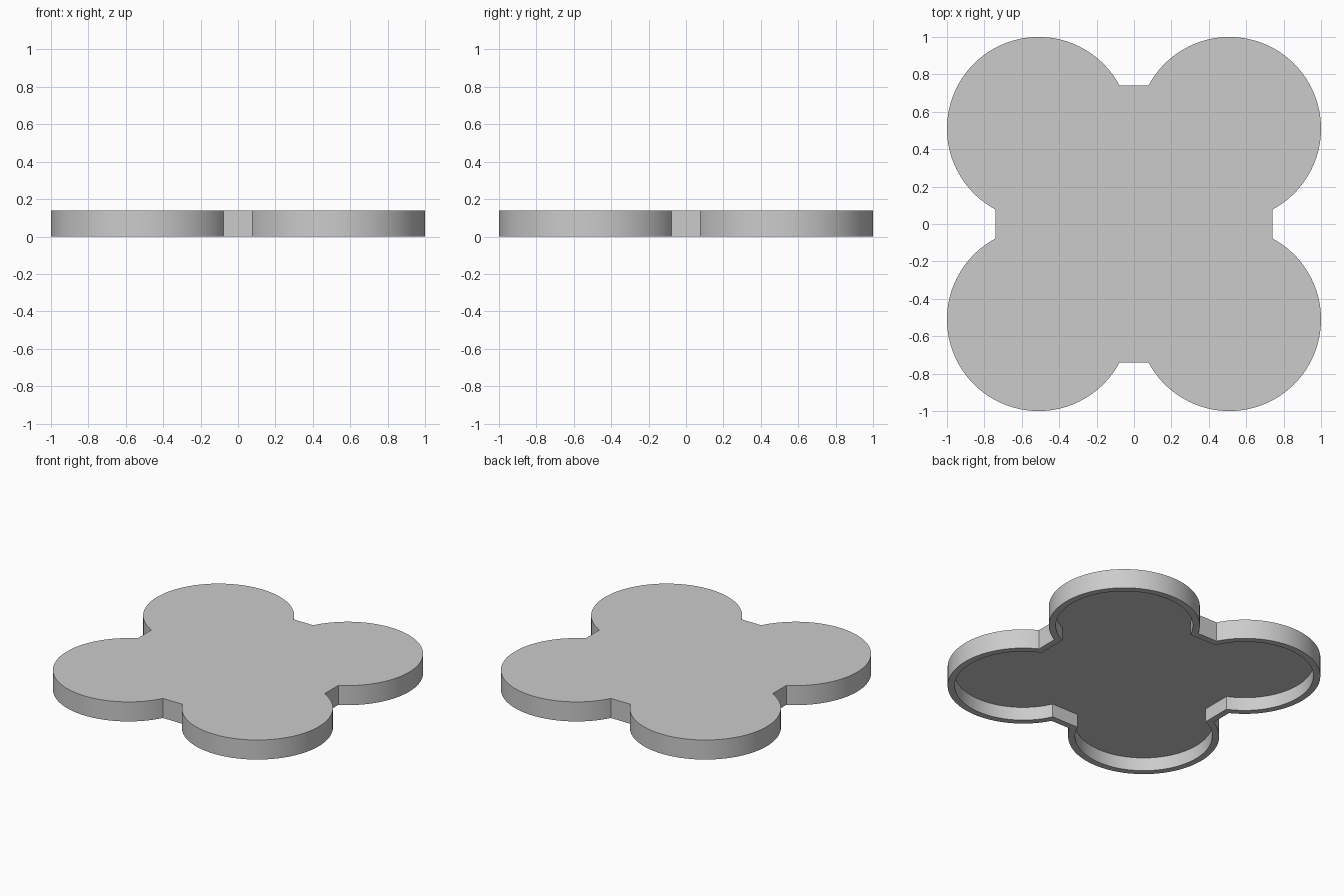
import bpy, bmesh
from math import acos, cos, sin, pi, radians

cube = bpy.data.objects.get("Cube")
if cube:
    bpy.data.objects.remove(cube)

HEIGHT, DEPTH, WALL = 0.14, 0.095, 0.045
CENTRE, RADIUS, FLAT = 0.51, 0.49, 0.74
STEPS = 72  # segments per lobe


def outline(inset):
    """Four round lobes joined by short straight edges, moved inward by inset."""
    r, flat = RADIUS - inset, FLAT - inset
    a = acos((flat - CENTRE) / r)
    points = []
    for lobe in range(4):
        turn = lobe * pi / 2
        for i in range(STEPS + 1):
            t = -a + (pi / 2 + 2 * a) * i / STEPS
            x, y = CENTRE + r * cos(t), CENTRE + r * sin(t)
            points.append((x * cos(turn) - y * sin(turn),
                           x * sin(turn) + y * cos(turn)))
    return points


# Grey plastic
grey = bpy.data.materials.new("light_grey")
grey.use_nodes = True
colour = (0.6, 0.6, 0.6, 1)
grey.diffuse_color = colour
grey.node_tree.nodes["Principled BSDF"].inputs["Base Color"].default_value = colour

# Hollow lid: top plate, outer wall, rim, inner wall, ceiling
bm = bmesh.new()
loops = [[bm.verts.new((x, y, z)) for x, y in outline(inset)]
         for inset, z in ((0, HEIGHT), (0, 0), (WALL, 0), (WALL, DEPTH))]
bm.faces.new(loops[0])
bm.faces.new(loops[-1][::-1])
for upper, lower in zip(loops, loops[1:]):
    n = len(upper)
    for i in range(n):
        j = (i + 1) % n
        bm.faces.new((upper[i], lower[i], lower[j], upper[j]))
bmesh.ops.recalc_face_normals(bm, faces=bm.faces)

mesh = bpy.data.meshes.new("four_lobed_lid")
bm.to_mesh(mesh)
bm.free()
mesh.materials.append(grey)
lid = bpy.data.objects.new("four_lobed_lid", mesh)
bpy.context.collection.objects.link(lid)

# Smooth curved walls, crisp corners
bpy.ops.object.select_all(action="DESELECT")
lid.select_set(True)
bpy.context.view_layer.objects.active = lid
bpy.ops.object.shade_smooth_by_angle(angle=radians(20))
